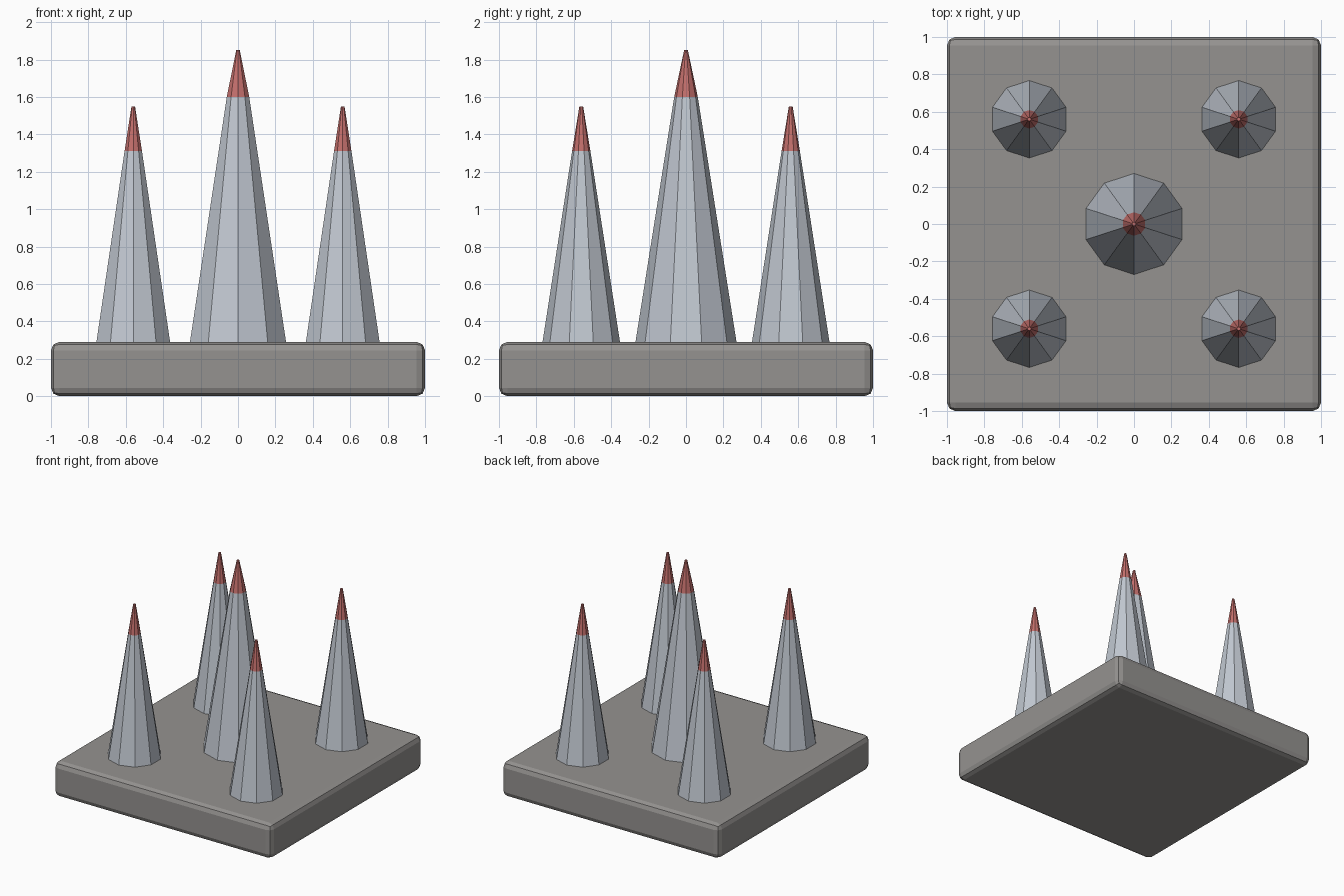
import bpy

if "Cube" in bpy.data.objects:
    bpy.data.objects.remove(bpy.data.objects["Cube"])


def make_material(name, rgb):
    mat = bpy.data.materials.new(name)
    mat.use_nodes = True
    mat.diffuse_color = (*rgb, 1)
    mat.node_tree.nodes["Principled BSDF"].inputs["Base Color"].default_value = (*rgb, 1)
    return mat


stone = make_material("stone_grey", (0.30, 0.29, 0.28))
steel = make_material("steel_grey", (0.53, 0.57, 0.63))
red = make_material("tip_red", (0.55, 0.16, 0.15))

BASE_TOP = 0.29


def cone(name, x, y, z0, z1, r0, r1, mat):
    bpy.ops.mesh.primitive_cone_add(vertices=10, radius1=r0, radius2=r1,
                                    depth=z1 - z0, location=(x, y, (z0 + z1) / 2))
    obj = bpy.context.object
    obj.name = name
    obj.data.materials.append(mat)


def spike(name, x, y, tip_base, top, r_base, r_tip):
    # Steel shaft with a red blunt point on top
    cone(name + "_shaft", x, y, BASE_TOP, tip_base, r_base, r_tip, steel)
    cone(name + "_tip", x, y, tip_base, top, r_tip, 0.01, red)


# Base slab with rounded edges
bpy.ops.mesh.primitive_cube_add(size=1, location=(0, 0, BASE_TOP / 2))
slab = bpy.context.object
slab.name = "base_slab"
slab.scale = (2, 2, BASE_TOP)
bpy.ops.object.transform_apply(location=False, rotation=False, scale=True)
slab.data.materials.append(stone)
bevel = slab.modifiers.new("edge_bevel", "BEVEL")
bevel.width = 0.045
bevel.segments = 2

# Tall middle spike and four corner spikes
spike("center_spike", 0, 0, 1.60, 1.85, 0.27, 0.063)
for side, x in (("left", 0.56), ("right", -0.56)):
    for end, y in (("front", -0.56), ("back", 0.56)):
        spike(f"{end}_{side}_spike", x, y, 1.31, 1.55, 0.207, 0.049)
